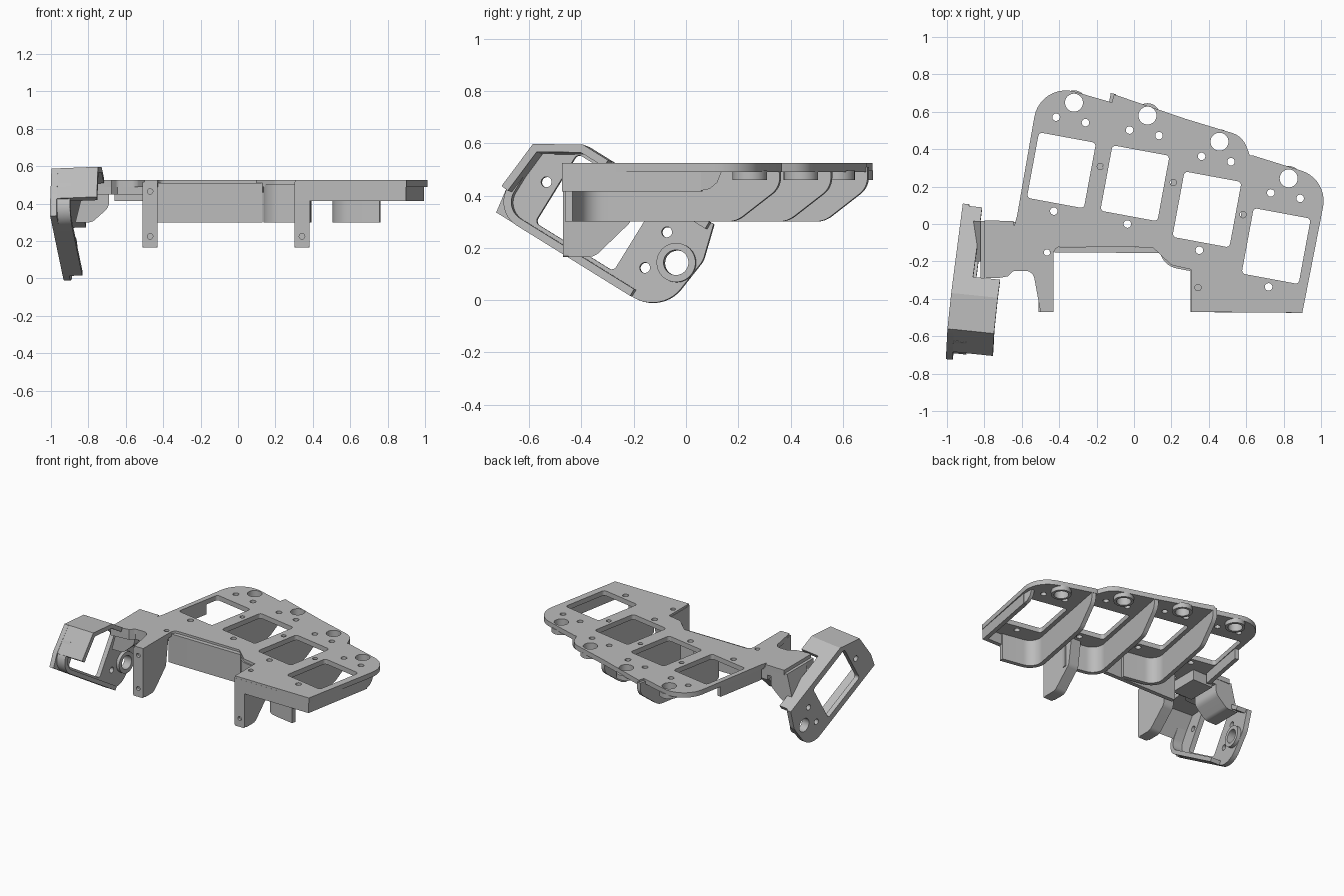
import bpy
import math
from mathutils import Matrix, Vector

cube = bpy.data.objects.get("Cube")
if cube:
    bpy.data.objects.remove(cube, do_unlink=True)

grey = bpy.data.materials.new("plain grey")
grey.use_nodes = True
COLOR = (0.5, 0.5, 0.5, 1)
grey.diffuse_color = COLOR
grey.node_tree.nodes["Principled BSDF"].inputs["Base Color"].default_value = COLOR


def fillet(points, closed=True):
    """Round the corners that carry a radius as third value."""
    out, n = [], len(points)
    for i, p in enumerate(points):
        here = Vector(p[:2])
        if len(p) < 3 or (not closed and i in (0, n - 1)):
            out.append(here)
            continue
        a = (Vector(points[i - 1][:2]) - here).normalized()
        b = (Vector(points[(i + 1) % n][:2]) - here).normalized()
        half = a.angle(b) / 2
        reach = p[2] / math.tan(half)
        center = here + (a + b).normalized() * p[2] / math.sin(half)
        start, end = here + a * reach - center, here + b * reach - center
        turn = start.angle_signed(end)
        for k in range(11):
            out.append(center + Matrix.Rotation(-turn * k / 10, 2) @ start)
    return out


def circle(x, y, r, n=32):
    return [Vector((x + r * math.cos(k * math.tau / n), y + r * math.sin(k * math.tau / n))) for k in range(n)]


def prism(name, loops, z0, z1, frame=Matrix()):
    """Extrude an outline with holes from z0 to z1 in the given frame."""
    curve = bpy.data.curves.new(name, "CURVE")
    curve.dimensions = "2D"
    curve.fill_mode = "BOTH"
    curve.extrude = (z1 - z0) / 2
    for loop in loops:
        spline = curve.splines.new("POLY")
        spline.points.add(len(loop) - 1)
        for pt, co in zip(spline.points, loop):
            pt.co = (co[0], co[1], 0, 1)
        spline.use_cyclic_u = True
    obj = bpy.data.objects.new(name, curve)
    bpy.context.collection.objects.link(obj)
    obj.matrix_world = frame @ Matrix.Translation((0, 0, (z0 + z1) / 2))
    bpy.ops.object.select_all(action="DESELECT")
    obj.select_set(True)
    bpy.context.view_layer.objects.active = obj
    bpy.ops.object.convert(target="MESH")
    obj = bpy.context.object
    bpy.ops.object.mode_set(mode="EDIT")
    bpy.ops.mesh.select_all(action="SELECT")
    bpy.ops.mesh.remove_doubles(threshold=0.0002)
    bpy.ops.mesh.normals_make_consistent(inside=False)
    bpy.ops.object.mode_set(mode="OBJECT")
    bpy.ops.object.shade_smooth_by_angle(angle=math.radians(30))
    obj.data.materials.clear()
    obj.data.materials.append(grey)
    return obj


def wall(name, path, z0, z1, frame=Matrix(), thick=0.03):
    """Upright wall of even thickness along an open path."""
    pts = fillet(path, closed=False)
    left, right = [], []
    for i, p in enumerate(pts):
        d0 = (p - pts[max(i - 1, 0)]).normalized()
        d1 = (pts[min(i + 1, len(pts) - 1)] - p).normalized()
        d = (d0 + d1).normalized()
        side = Vector((-d.y, d.x)) * thick / 2 / max(d.dot(d0), d.dot(d1), 0.5)
        left.append(p + side)
        right.append(p - side)
    return prism(name, [left + right[::-1]], z0, z1, frame)


def unit_holes():
    """Window and round holes shared by every finger unit."""
    w, h, r = 0.155, 0.178, 0.02
    window = fillet([(-w, -h, r), (w, -h, r), (w, h, r), (-w, h, r)])
    return [window, circle(0, 0.368, 0.048), circle(-0.08, 0.274, 0.02),
            circle(0.08, 0.274, 0.02), circle(0, -0.222, 0.02)]


TOP, LOW = 0.525, 0.3
centers = [(-0.388, 0.287), (0.005, 0.218), (0.39, 0.078), (0.76, -0.118)]
frames = [Matrix.Translation((x, y, 0)) @ Matrix.Rotation(math.radians(-10.5), 4, "Z") for x, y in centers]
side_frame = Matrix(((0, 0, 1, 0), (1, 0, 0, 0), (0, 1, 0, 0), (0, 0, 0, 1)))
front_frame = Matrix(((1, 0, 0, 0), (0, 0, -1, 0), (0, 1, 0, 0), (0, 0, 0, 1)))

# Main top plate with stepped rear edge and side tongue
outline = fillet([
    (-0.43, -0.47), (-0.5, -0.47), (-0.54, -0.25, 0.05), (-0.645, -0.25, 0.03), (-0.675, -0.28),
    (-0.73, -0.29), (-0.8, -0.29), (-0.8, 0.02), (-0.645, 0.015), (-0.64, -0.01), (-0.625, 0.045),
    (-0.5, 0.76, 0.17), (-0.118, 0.65), (-0.107, 0.693), (0.273, 0.563), (0.58, 0.47, 0.12),
    (0.62, 0.365), (0.64, 0.365), (1.04, 0.24, 0.17), (0.9, -0.475), (0.305, -0.47),
    (0.305, -0.243), (0.2, -0.22, 0.06), (0.1, -0.125), (-0.43, -0.12, 0.04)])
holes = []
for frame in frames:
    for loop in unit_holes():
        holes.append([(frame @ p.to_3d()).xy for p in loop])
screws = [(-0.18, 0.307), (0.21, 0.222), (0.583, 0.05), (-0.465, -0.152), (0.342, -0.34)]
holes += [circle(x, y, 0.017, 16) for x, y in screws]
prism("top_plate", [outline] + holes, 0.49, TOP)

# Rings below the large holes
for i, frame in enumerate(frames):
    prism(f"hole_ring_{i}", [circle(0, 0.368, 0.066), circle(0, 0.368, 0.048)], 0.46, 0.495, frame)

# Curved dividers between the units, swept up at the rear
sweep = [(-0.22, LOW), (0.28, LOW, 0.1), (0.45, 0.43, 0.08), (0.45, 0.51), (-0.22, 0.51)]
for i, frame in enumerate(frames[1:]):
    wall(f"divider_hook_{i}", [(-0.2, -0.18), (-0.2, -0.325, 0.1), (0.06, -0.325)], LOW, 0.505, frame)
    prism(f"divider_{i}", [fillet(sweep)], -0.215, -0.185, frame @ side_frame)

# Front wall and shallow skirts
wall("front_wall", [(-0.45, -0.135), (-0.4, -0.137), (0.13, -0.14)], LOW, 0.51)
wall("right_skirt", [(0.31, -0.456), (0.885, -0.46), (0.98, 0.06)], 0.415, 0.51)
wall("left_skirt", [(-0.612, 0.03), (-0.545, 0.4)], 0.415, 0.51)
prism("right_skirt_end", [[(0.04, 0.415), (0.09, 0.425), (0.12, 0.45), (0.14, 0.5), (0.04, 0.5)]],
      0.965, 0.99, side_frame)

# Mounting legs with curved gussets
gusset = fillet([(-0.45, 0.165), (-0.35, 0.165, 0.06), (-0.21, LOW, 0.05), (-0.18, 0.51), (-0.45, 0.51)])
for name, x in (("left", 0.342), ("right", -0.47)):
    face = fillet([(x - 0.04, 0.165, 0.01), (x + 0.04, 0.165, 0.01), (x + 0.04, 0.515), (x - 0.04, 0.515)])
    prism(name + "_leg_face", [face, circle(x, 0.225, 0.015, 16), circle(x, 0.465, 0.015, 16)],
          0.445, 0.47, front_frame)
    prism(name + "_leg_gusset", [gusset], x - 0.04, x + 0.04, side_frame)

# Tongue joining the thumb unit
tongue = [(-0.5, -0.25), (-0.645, -0.25), (-0.675, -0.28), (-0.82, -0.29), (-0.82, 0.015),
          (-0.645, 0.012), (-0.5, 0.0)]
prism("tongue", [tongue], 0.45, 0.5)
prism("tongue_rib", [[(-0.66, 0.415), (-0.5, 0.415), (-0.5, 0.5), (-0.66, 0.5)]], -0.01, 0.2, front_frame)
brace = fillet([(-0.87, 0.3), (-0.78, 0.3, 0.05), (-0.69, 0.38, 0.06), (-0.69, 0.5), (-0.82, 0.5)])
prism("tongue_brace", [brace], -0.015, 0.2, front_frame)

# Thumb unit: an upright plate facing outwards
up = Vector((-1, 0.105, -0.04)).normalized()
along = Vector((0.11, 0.85, -0.527)).normalized()
across = along.cross(up)
thumb = Matrix((across, along, up)).transposed().to_4x4()
thumb.translation = (-0.9645, -0.343, 0.334)
thumb_outline = fillet([
    (-0.2, -0.325), (-0.1, -0.34), (0.1, -0.32), (0.2, -0.155), (0.2, 0.411),
    (0.06, 0.45, 0.08), (-0.2, 0.42, 0.14)])
prism("thumb_plate", [thumb_outline] + unit_holes(), -0.035, 0, thumb)
prism("thumb_hole_ring", [circle(0, 0.368, 0.075), circle(0, 0.368, 0.048)], -0.06, -0.03, thumb)
wall("thumb_lower_skirt", [(0.0, -0.315), (-0.185, -0.315, 0.09), (-0.185, 0.29)], -0.105, -0.015, thumb)
wall("thumb_upper_skirt", [(0.185, -0.05), (0.185, 0.4)], -0.105, -0.015, thumb)
wall("thumb_deep_wall", [(-0.1, -0.322), (0.092, -0.305), (0.185, -0.15), (0.185, -0.04)],
     -0.25, -0.015, thumb)
